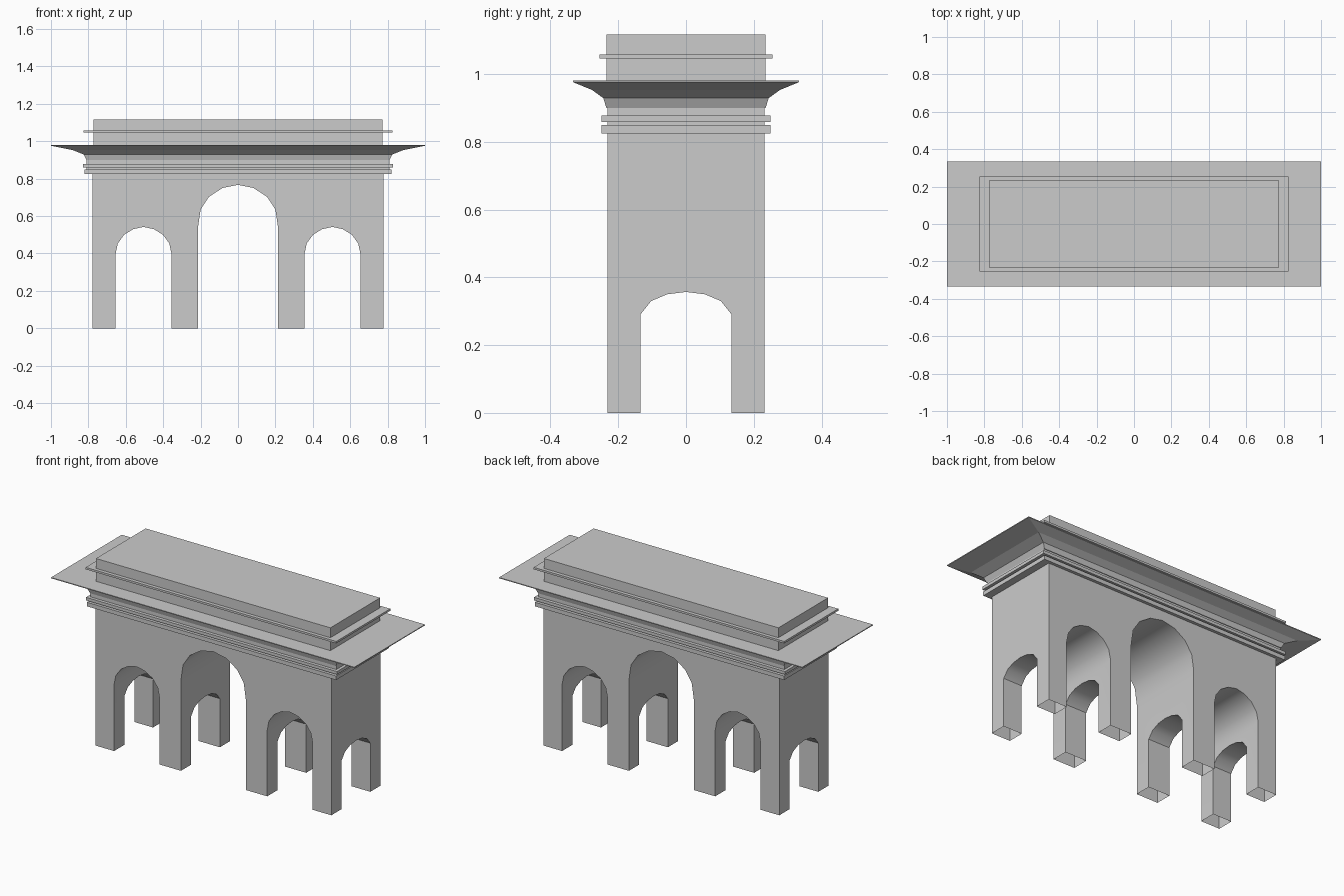
import bpy
import bmesh
import math

cube = bpy.data.objects.get("Cube")
if cube:
    bpy.data.objects.remove(cube, do_unlink=True)

# One plain stone colour
stone = bpy.data.materials.new("grey stone")
stone.use_nodes = True
colour = (0.6, 0.6, 0.6, 1)
stone.diffuse_color = colour
stone.node_tree.nodes["Principled BSDF"].inputs["Base Color"].default_value = colour


def make_object(name, bm):
    bmesh.ops.recalc_face_normals(bm, faces=bm.faces)
    mesh = bpy.data.meshes.new(name)
    bm.to_mesh(mesh)
    bm.free()
    mesh.materials.append(stone)
    obj = bpy.data.objects.new(name, mesh)
    bpy.context.collection.objects.link(obj)
    return obj


def stepped_block(name, sections):
    """Loft rectangles given as (half x, half y, z) from bottom to top."""
    bm = bmesh.new()
    rings = [[bm.verts.new((sx * hx, sy * hy, z))
              for sx, sy in ((-1, -1), (1, -1), (1, 1), (-1, 1))]
             for hx, hy, z in sections]
    for low, high in zip(rings, rings[1:]):
        for i in range(4):
            j = (i + 1) % 4
            bm.faces.new((low[i], low[j], high[j], high[i]))
    bm.faces.new(rings[0][::-1])
    bm.faces.new(rings[-1])
    return make_object(name, bm)


def block(name, hx, hy, z0, z1):
    return stepped_block(name, [(hx, hy, z0), (hx, hy, z1)])


def arch_cutter(name, half_arch, centre=0, along_x=False):
    """Prism with an arched head; half_arch runs from springing to crown."""
    foot = (half_arch[0][0], -0.1)
    right = [foot] + half_arch
    outline = right + [(-u, z) for u, z in right[-2::-1]]
    bm = bmesh.new()
    ends = []
    for d in (-1.2, 1.2):
        ends.append([bm.verts.new((d, u, z) if along_x else (centre + u, d, z))
                     for u, z in outline])
    n = len(outline)
    for i in range(n):
        j = (i + 1) % n
        bm.faces.new((ends[0][i], ends[0][j], ends[1][j], ends[1][i]))
    bm.faces.new(ends[0][::-1])
    bm.faces.new(ends[1])
    cutter = make_object(name, bm)
    cutter.hide_render = True
    return cutter


# Main body pierced by three front arches and a cross passage
body = block("arched_body", 0.778, 0.232, 0, 0.83)
central = [(0.214, 0.54), (0.2, 0.635), (0.155, 0.703), (0.083, 0.75), (0, 0.767)]
lateral = [(0.15, 0.395), (0.138, 0.453), (0.104, 0.5), (0.055, 0.53), (0, 0.542)]
passage = [(0.135, 0.29), (0.103, 0.33), (0.056, 0.35), (0, 0.357)]
cutters = [arch_cutter("central_arch_cutter", central),
           arch_cutter("left_arch_cutter", lateral, 0.505),
           arch_cutter("right_arch_cutter", lateral, -0.505),
           arch_cutter("passage_cutter", passage, along_x=True)]

bpy.ops.object.select_all(action="DESELECT")
body.select_set(True)
bpy.context.view_layer.objects.active = body
for cutter in cutters:
    mod = body.modifiers.new("opening", "BOOLEAN")
    mod.operation = "DIFFERENCE"
    mod.solver = "EXACT"
    mod.object = cutter
    bpy.ops.object.modifier_apply(modifier=mod.name)
    bpy.data.objects.remove(cutter, do_unlink=True)

# The piers are hollow and open underneath
bm = bmesh.new()
bm.from_mesh(body.data)
feet = [f for f in bm.faces if all(abs(v.co.z) < 0.001 for v in f.verts)]
bmesh.ops.delete(bm, geom=feet, context="FACES")
bm.to_mesh(body.data)
bm.free()
bpy.ops.object.shade_smooth_by_angle(angle=math.radians(35))

# Entablature: two bands on a neck
block("lower_band", 0.822, 0.25, 0.825, 0.849)
block("entablature_neck", 0.81, 0.231, 0.84, 0.905)
block("upper_band", 0.828, 0.25, 0.859, 0.877)

# Flaring cornice
stepped_block("cornice", [(0.81, 0.235, 0.90), (0.825, 0.244, 0.929),
                          (0.885, 0.277, 0.953), (1, 0.333, 0.976),
                          (1, 0.333, 0.981)])

# Attic with its moulding
block("attic", 0.773, 0.234, 0.97, 1.117)
block("attic_moulding", 0.826, 0.255, 1.046, 1.058)
